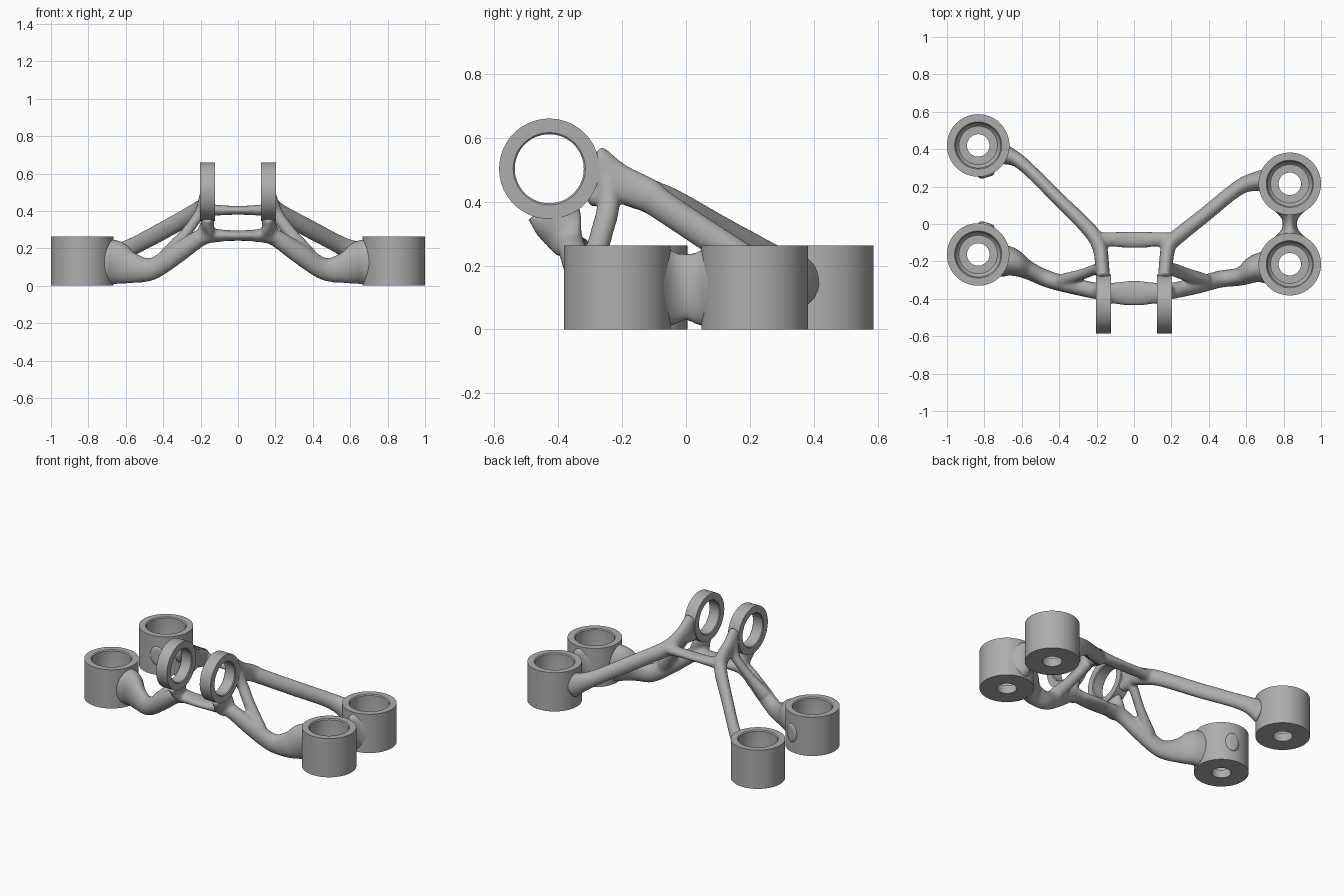
import bpy, bmesh, math
from mathutils import Vector, Matrix

if "Cube" in bpy.data.objects:
    bpy.data.objects.remove(bpy.data.objects["Cube"], do_unlink=True)

metal = bpy.data.materials.new("grey metal")
metal.use_nodes = True
GREY = (0.42, 0.42, 0.42, 1)
metal.diffuse_color = GREY
metal.node_tree.nodes["Principled BSDF"].inputs["Base Color"].default_value = GREY

CUPS = [(-0.833, 0.42), (-0.833, -0.163), (0.833, 0.215), (0.833, -0.215)]
LUG_X, LUG_Y, LUG_Z = 0.163, -0.428, 0.503


def add_object(name, bm):
    bmesh.ops.recalc_face_normals(bm, faces=bm.faces)
    mesh = bpy.data.meshes.new(name)
    bm.to_mesh(mesh)
    bm.free()
    mesh.materials.append(metal)
    ob = bpy.data.objects.new(name, mesh)
    bpy.context.collection.objects.link(ob)
    return ob


def smooth(ob, angle=35):
    bpy.ops.object.select_all(action='DESELECT')
    ob.select_set(True)
    bpy.context.view_layer.objects.active = ob
    bpy.ops.object.shade_smooth_by_angle(angle=math.radians(angle))


def lathe(name, profile, matrix, segs=72):
    """Turn a closed (radius, height) profile round the local z axis."""
    bm = bmesh.new()
    rings = []
    for i in range(segs):
        a = math.tau * i / segs
        rings.append([bm.verts.new(matrix @ Vector((r * math.cos(a), r * math.sin(a), h)))
                      for r, h in profile])
    n = len(profile)
    for i in range(segs):
        a, b = rings[i], rings[(i + 1) % segs]
        for j in range(n):
            k = (j + 1) % n
            bm.faces.new((a[j], b[j], b[k], a[k]))
    ob = add_object(name, bm)
    smooth(ob)


def spline(points, steps=6):
    """Catmull-Rom curve through (x, y, z, half width, half height)."""
    p = [Vector(q) for q in points]
    p = [2 * p[0] - p[1]] + p + [2 * p[-1] - p[-2]]
    out = []
    for i in range(1, len(p) - 2):
        a, b, c, d = p[i - 1:i + 3]
        for s in range(steps):
            t = s / steps
            out.append(0.5 * (2 * b + (c - a) * t + (2 * a - 5 * b + 4 * c - d) * t * t
                              + (3 * b - a - 3 * c + d) * t ** 3))
    return out + [p[-2]]


def loft(bm, points, segs=20):
    """Elliptical limb along a curve, closed at both ends."""
    path = spline(points)
    rings = []
    for i, q in enumerate(path):
        ahead, behind = path[min(i + 1, len(path) - 1)], path[max(i - 1, 0)]
        tangent = (ahead.xyz - behind.xyz if len(q) == 3 else
                   Vector(ahead[:3]) - Vector(behind[:3])).normalized()
        side = tangent.cross(Vector((0, 0, 1))).normalized()
        up = side.cross(tangent)
        ring = []
        for k in range(segs):
            a = math.tau * k / segs
            v = Vector(q[:3]) + side * q[3] * math.cos(a) + up * q[4] * math.sin(a)
            v.z = max(v.z, 0.006)
            ring.append(bm.verts.new(v))
        rings.append(ring)
    for a, b in zip(rings, rings[1:]):
        for k in range(segs):
            m = (k + 1) % segs
            bm.faces.new((a[k], a[m], b[m], b[k]))
    bm.faces.new(rings[0][::-1])
    bm.faces.new(rings[-1])


# Bolt cups
cup = [(0.167, 0), (0.167, 0.262), (0.126, 0.262), (0.12, 0.256), (0.12, 0.08),
       (0.115, 0.065), (0.103, 0.055), (0.06, 0.055), (0.06, 0)]
for name, (x, y) in zip(("right_rear", "right_front", "left_rear", "left_front"), CUPS):
    lathe(name + "_cup", cup, Matrix.Translation((x, y, 0)))

# Pin lugs
lug = [(0.157, -0.04), (0.157, 0.04), (0.113, 0.04), (0.108, 0.035),
       (0.108, -0.035), (0.113, -0.04)]
turn = Matrix.Rotation(math.pi / 2, 4, 'Y')
for name, s in (("right_lug", -1), ("left_lug", 1)):
    lathe(name, lug, Matrix.Translation((s * LUG_X, LUG_Y, LUG_Z)) @ turn)

# Organic web: limbs lofted separately, then fused
web = bmesh.new()
for s in (-1, 1):
    def limb(*pts):
        loft(web, [(s * p[0],) + p[1:] for p in pts])

    # Rear arm from lug to rear cup
    start = [(0.163, -0.30, 0.53, 0.037, 0.06), (0.17, -0.22, 0.465, 0.037, 0.06),
             (0.185, -0.12, 0.42, 0.04, 0.055)]
    if s < 0:
        limb(*start, (0.24, -0.03, 0.385, 0.04, 0.05), (0.4, 0.13, 0.295, 0.036, 0.05),
             (0.60, 0.325, 0.19, 0.037, 0.052), (0.70, 0.375, 0.145, 0.055, 0.085))
    else:
        limb(*start, (0.23, -0.07, 0.385, 0.042, 0.05), (0.38, 0.05, 0.305, 0.04, 0.05),
             (0.57, 0.2, 0.205, 0.042, 0.052), (0.70, 0.235, 0.145, 0.06, 0.085))

    # Front arm flaring into front cup
    y_end = -0.195 if s < 0 else -0.23
    limb((0.08, -0.37, 0.268, 0.06, 0.032), (0.19, -0.36, 0.26, 0.045, 0.045),
         (0.33, -0.33, 0.17, 0.045, 0.055), (0.46, -0.295, 0.09, 0.046, 0.06),
         (0.57, y_end - 0.05, 0.095, 0.05, 0.085), (0.65, y_end - 0.01, 0.12, 0.075, 0.12),
         (0.71, y_end, 0.125, 0.09, 0.125))

    # Plate under the lug
    limb((LUG_X, -0.42, 0.38, 0.037, 0.085), (0.165, -0.39, 0.31, 0.035, 0.075),
         (0.18, -0.365, 0.25, 0.035, 0.05))

    # Brace from lug node down to front arm
    w = 0.03 if s < 0 else 0.036
    limb((0.17, -0.25, 0.46, 0.035, 0.045), (0.205, -0.243, 0.385, w, w),
         (0.28, -0.27, 0.28, w, w), (0.38, -0.30, 0.16, 0.035, 0.045))
    # Gusset between lug and brace
    limb((0.163, -0.31, 0.41, 0.035, 0.03), (0.165, -0.26, 0.43, 0.035, 0.04),
         (0.17, -0.21, 0.44, 0.035, 0.035))

# Cross bars
loft(web, [(-0.17, -0.37, 0.27, 0.05, 0.035), (0, -0.37, 0.268, 0.068, 0.028),
           (0.17, -0.37, 0.27, 0.05, 0.035)])
loft(web, [(-0.19, -0.08, 0.405, 0.035, 0.035), (0, -0.085, 0.403, 0.045, 0.024),
           (0.19, -0.08, 0.405, 0.035, 0.035)])

# Neck joining the left cups, and stubs on the right cups
loft(web, [(0.833, -0.09, 0.131, 0.11, 0.135), (0.833, -0.045, 0.131, 0.055, 0.12),
           (0.833, 0, 0.133, 0.037, 0.105), (0.833, 0.045, 0.131, 0.055, 0.12),
           (0.833, 0.09, 0.131, 0.11, 0.135)])
for y, d in ((-0.163, 1), (0.42, -1)):
    loft(web, [(-0.80, y + d * 0.12, 0.13, 0.06, 0.09), (-0.785, y + d * 0.17, 0.13, 0.04, 0.06)])
bracket = add_object("bracket_web", web)

# Cutters keep the bores and pin holes clear
cut = bmesh.new()
for x, y in CUPS:
    bmesh.ops.create_cone(cut, cap_ends=True, segments=72, radius1=0.123, radius2=0.123,
                          depth=0.4, matrix=Matrix.Translation((x, y, 0.253)))
bmesh.ops.create_cone(cut, cap_ends=True, segments=72, radius1=0.115, radius2=0.115, depth=0.6,
                      matrix=Matrix.Translation((0, LUG_Y, LUG_Z)) @ turn)
cutter = add_object("bore_cutter", cut)
cutter.hide_render = True

# Fuse, soften and cut the web
fuse = bracket.modifiers.new("fuse", 'REMESH')
fuse.mode = 'VOXEL'
fuse.voxel_size = 0.009
soften = bracket.modifiers.new("soften", 'SMOOTH')
soften.factor = 0.5
soften.iterations = 10
bore = bracket.modifiers.new("bore", 'BOOLEAN')
bore.operation = 'DIFFERENCE'
bore.solver = 'EXACT'
bore.object = cutter
bpy.context.view_layer.update()
result = bracket.evaluated_get(bpy.context.evaluated_depsgraph_get())
finished = bpy.data.meshes.new_from_object(result)
bracket.modifiers.clear()
bracket.data = finished
finished.materials.clear()
finished.materials.append(metal)
bpy.data.objects.remove(cutter, do_unlink=True)
smooth(bracket, 50)
